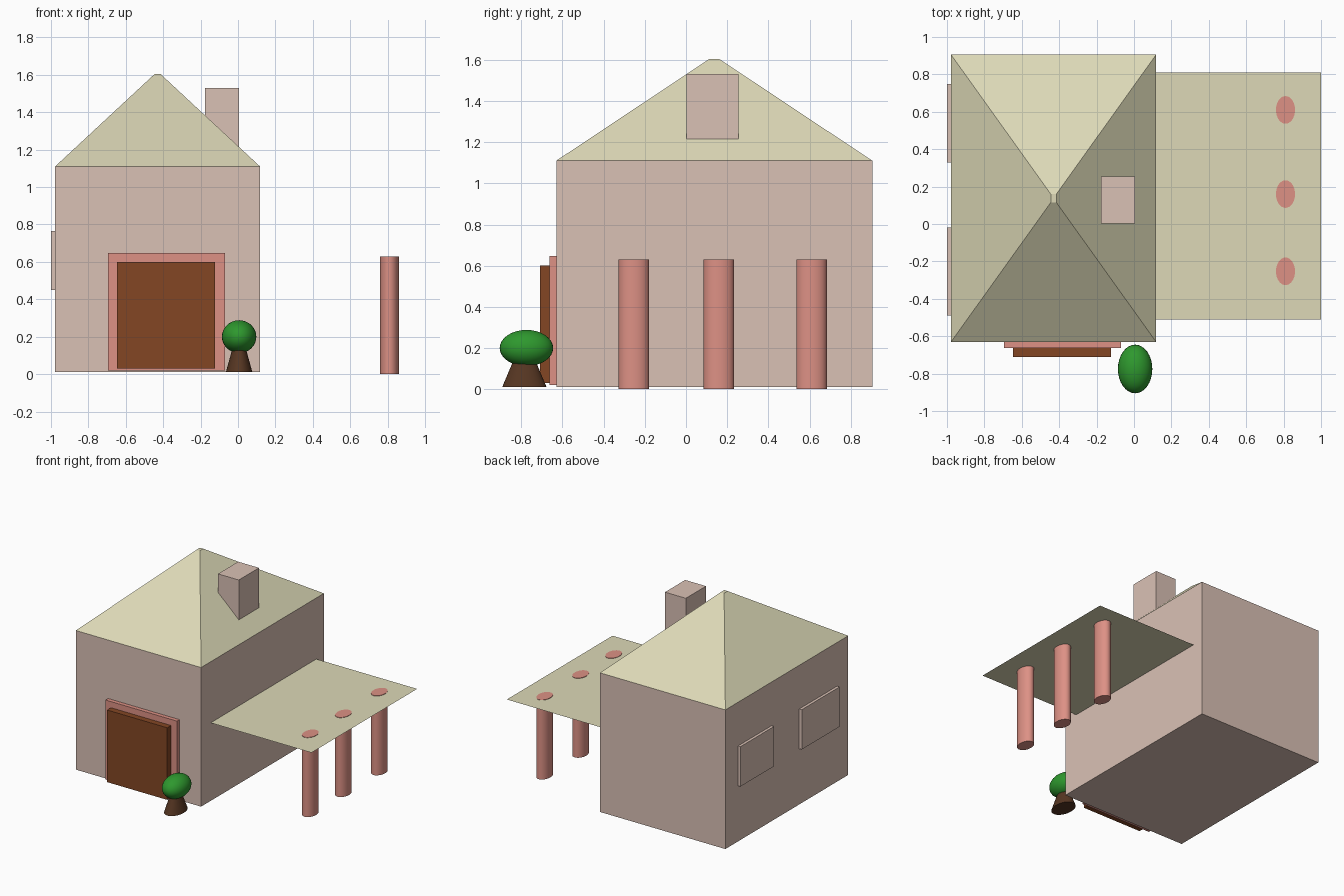
import bpy, bmesh, math
from mathutils import Matrix, Vector

if "Cube" in bpy.data.objects:
    bpy.data.objects.remove(bpy.data.objects["Cube"])


def material(name, rgb):
    m = bpy.data.materials.new(name)
    lin = [(c / 255 / 12.92) if c < 11 else ((c / 255 + 0.055) / 1.055) ** 2.4 for c in rgb]
    m.diffuse_color = (*lin, 1)
    m.use_nodes = True
    m.node_tree.nodes["Principled BSDF"].inputs["Base Color"].default_value = m.diffuse_color
    return m


WALL = material("dusty beige", (218, 193, 181))
ROOF = material("pale straw", (221, 217, 183))
PINK = material("salmon pink", (221, 145, 133))
DOOR = material("door brown", (131, 70, 36))
BARK = material("bark brown", (86, 54, 34))
LEAF = material("leaf green", (46, 152, 46))


def finish(name, bm, mat, smooth=False):
    me = bpy.data.meshes.new(name)
    bmesh.ops.recalc_face_normals(bm, faces=bm.faces)
    bm.to_mesh(me)
    bm.free()
    me.materials.append(mat)
    ob = bpy.data.objects.new(name, me)
    bpy.context.collection.objects.link(ob)
    if smooth:
        bpy.ops.object.select_all(action='DESELECT')
        ob.select_set(True)
        bpy.context.view_layer.objects.active = ob
        bpy.ops.object.shade_smooth_by_angle(angle=math.radians(35))
    return ob


def box(name, x, y, z, mat, top=None):
    """Box from ranges; top = (x range, y range) tapers the upper face."""
    bm = bmesh.new()
    bmesh.ops.create_cube(bm, size=1)
    for v in bm.verts:
        xr, yr = top if top and v.co.z > 0 else (x, y)
        v.co = Vector((xr[v.co.x > 0], yr[v.co.y > 0], z[v.co.z > 0]))
    return finish(name, bm, mat)


def cone(name, centre, r1, r2, z, stretch, mat):
    """Vertical cylinder or cone, stretched along y."""
    bm = bmesh.new()
    bmesh.ops.create_cone(bm, cap_ends=True, segments=32, radius1=r1, radius2=r2, depth=z[1] - z[0])
    bmesh.ops.scale(bm, vec=(1, stretch, 1), verts=bm.verts)
    bmesh.ops.translate(bm, vec=(*centre, sum(z) / 2), verts=bm.verts)
    return finish(name, bm, mat, True)


# House body, hipped roof and chimney
HX, HY = (-0.978, 0.118), (-0.63, 0.905)
box("house_walls", HX, HY, (0.01, 1.11), WALL)
box("roof", HX, HY, (1.11, 1.605), ROOF, top=((-0.445, -0.415), (0.115, 0.16)))
box("chimney", (-0.177, 0.005), (0.003, 0.255), (1.15, 1.53), WALL)

# Front door and surround
box("door_frame", (-0.695, -0.07), (-0.662, -0.6), (0.02, 0.648), PINK)
box("door", (-0.648, -0.122), (-0.71, -0.6), (0.03, 0.60), DOOR)

# Two window panels on the left wall
for i, y in enumerate([(-0.49, -0.018), (0.328, 0.748)]):
    box(f"window_{i + 1}", (-1.0, -0.95), y, (0.45, 0.765), WALL)

# Flat canopy sheet and its columns
bm = bmesh.new()
bmesh.ops.create_grid(bm, x_segments=1, y_segments=1, size=0.5)
bmesh.ops.scale(bm, vec=(0.9, 1.32, 1), verts=bm.verts)
bmesh.ops.translate(bm, vec=(0.55, 0.15, 0.627), verts=bm.verts)
finish("canopy", bm, ROOF)
for i, y in enumerate([-0.253, 0.16, 0.61]):
    cone(f"column_{i + 1}", (0.81, y), 0.051, 0.051, (0.0, 0.63), 1.45, PINK)

# Small round bush on a tapered trunk
cone("bush_trunk", (0.006, -0.785), 0.071, 0.003, (0.01, 0.255), 1.52, BARK)
bm = bmesh.new()
bmesh.ops.create_uvsphere(bm, u_segments=32, v_segments=16, radius=1)
bmesh.ops.scale(bm, vec=(0.092, 0.13, 0.088), verts=bm.verts)
bmesh.ops.translate(bm, vec=(0.006, -0.775, 0.2), verts=bm.verts)
finish("bush_leaves", bm, LEAF, True)
